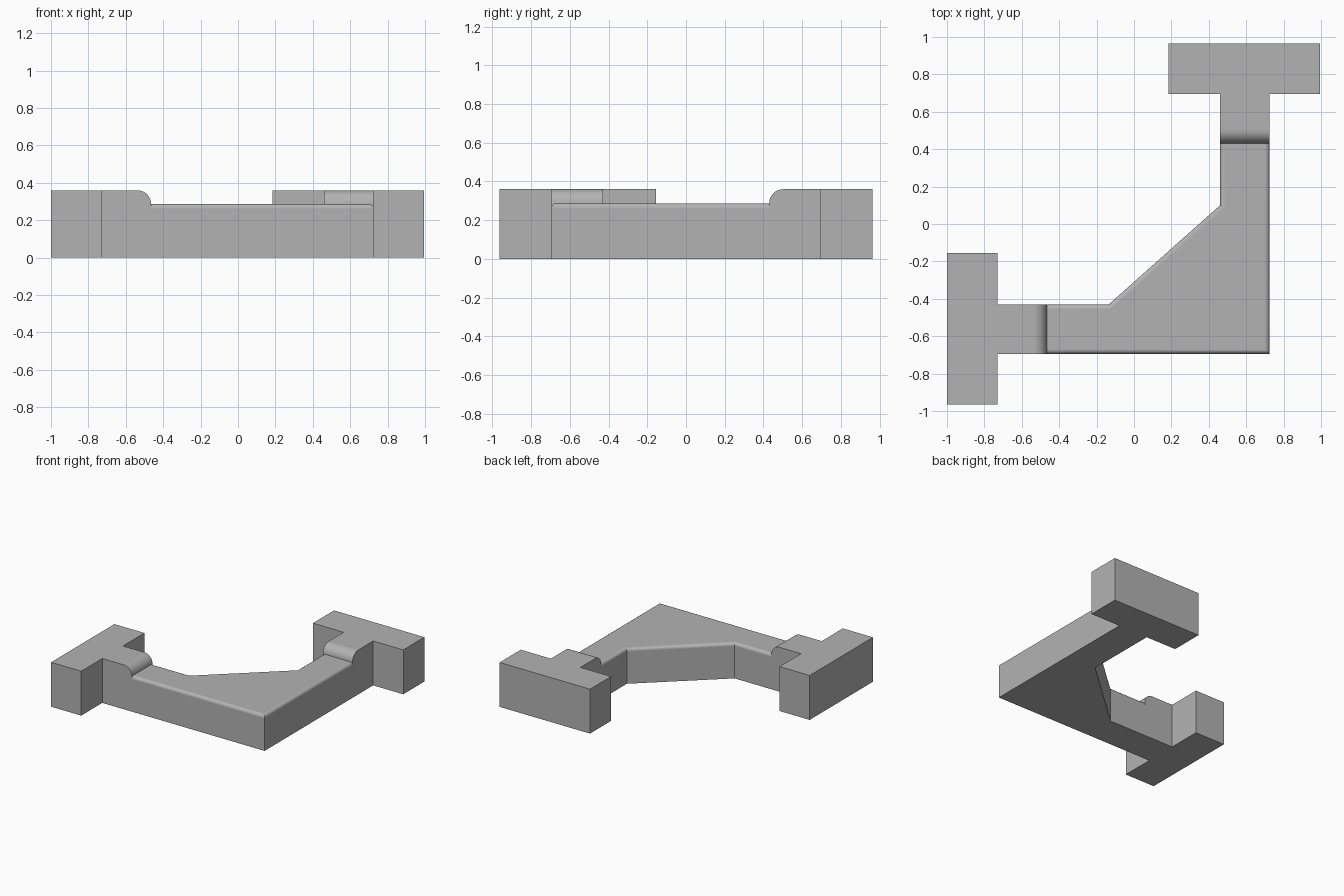
import bpy, bmesh

if "Cube" in bpy.data.objects:
    bpy.data.objects.remove(bpy.data.objects["Cube"])

grey = bpy.data.materials.new("grey")
grey.diffuse_color = (0.45, 0.45, 0.45, 1)
grey.use_nodes = True
grey.node_tree.nodes["Principled BSDF"].inputs["Base Color"].default_value = grey.diffuse_color


def flip(p):
    """Mirror a plan point across the bracket's diagonal."""
    return (0.03 - p[1], -p[0] - 0.035)


def slab(name, outline, height, radius, segments, rounded):
    """Extrude an outline and round the top edges chosen by the test."""
    bm = bmesh.new()
    base = bm.faces.new([bm.verts.new((x, y, 0)) for x, y in outline])
    top = bmesh.ops.extrude_face_region(bm, geom=[base])["geom"]
    bmesh.ops.translate(bm, vec=(0, 0, height),
                        verts=[v for v in top if isinstance(v, bmesh.types.BMVert)])
    bmesh.ops.recalc_face_normals(bm, faces=bm.faces)
    edges = [e for e in bm.edges
             if all(v.co.z > height - 1e-4 for v in e.verts) and rounded(e)]
    bmesh.ops.bevel(bm, geom=edges, offset=radius, segments=segments,
                    profile=0.5, affect="EDGES")
    mesh = bpy.data.meshes.new(name)
    bm.to_mesh(mesh)
    bm.free()
    mesh.materials.append(grey)
    obj = bpy.data.objects.new(name, mesh)
    bpy.context.collection.objects.link(obj)
    return obj


# T-shaped ends, each with a rolled lip at the tip of its neck
tee = [(-1, -0.965), (-0.73, -0.965), (-0.73, -0.695), (-0.465, -0.695),
       (-0.465, -0.43), (-0.73, -0.43), (-0.73, -0.155), (-1, -0.155)]
tip_y = flip((-0.465, 0))[1]
left_end = slab("left_t_end", tee, 0.36, 0.073, 10,
                lambda e: all(abs(v.co.x + 0.465) < 1e-4 for v in e.verts))
back_end = slab("back_t_end", [flip(p) for p in tee], 0.36, 0.073, 10,
                lambda e: all(abs(v.co.y - tip_y) < 1e-4 for v in e.verts))

# Corner plate with softened top edges, its arms running into the necks
half = [(-0.6, -0.695), (-0.6, -0.43), (-0.135, -0.43)]
plate_outline = half + [flip(p) for p in reversed(half)] + [(0.725, -0.695)]
plate = slab("corner_bracket", plate_outline, 0.287, 0.024, 6, lambda e: True)

# Fuse the three parts into one solid
for part in (left_end, back_end):
    mod = plate.modifiers.new("fuse", "BOOLEAN")
    mod.operation = "UNION"
    mod.solver = "EXACT"
    mod.object = part
fused = bpy.data.meshes.new_from_object(
    plate.evaluated_get(bpy.context.evaluated_depsgraph_get()))
plate.modifiers.clear()
plate.data = fused
for part in (left_end, back_end):
    bpy.data.objects.remove(part)

# Merge coplanar faces, smooth only the rounded strips
bm = bmesh.new()
bm.from_mesh(fused)
bmesh.ops.remove_doubles(bm, verts=bm.verts, dist=1e-4)
bmesh.ops.dissolve_limit(bm, angle_limit=0.01, verts=bm.verts, edges=bm.edges)
for f in bm.faces:
    f.smooth = 0.001 < abs(f.normal.z) < 0.9999
for e in bm.edges:
    e.smooth = len(e.link_faces) == 2 and e.calc_face_angle(0) < 0.5
bm.to_mesh(fused)
bm.free()
